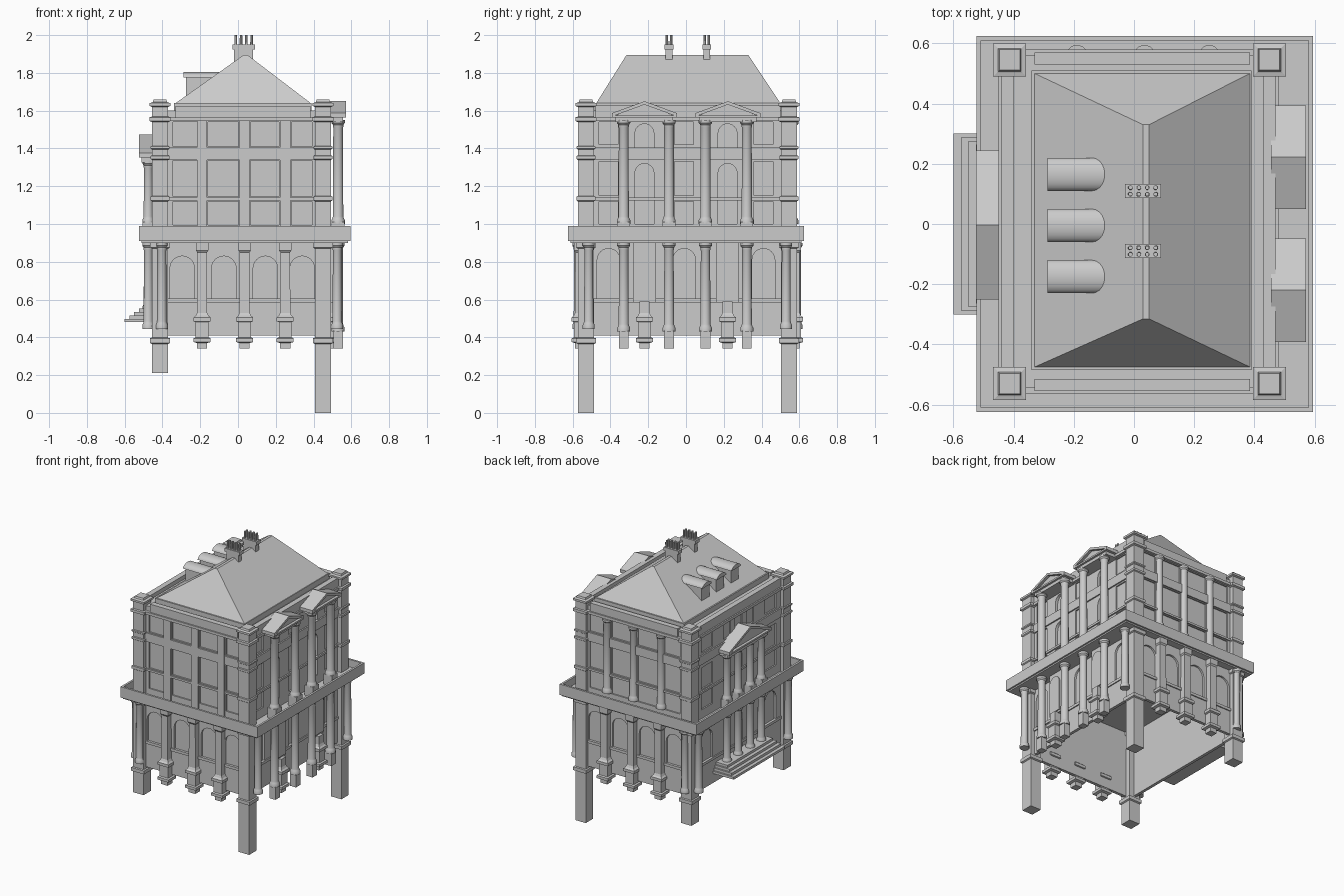
import bpy, bmesh, math
from mathutils import Vector

if "Cube" in bpy.data.objects:
    bpy.data.objects.remove(bpy.data.objects["Cube"])

# Wall planes
XL, XR, YF, YB = -0.43, 0.46, -0.545, 0.56


def at(side, u, d, z):
    """Point on a wall: u along it, d outward from it."""
    return Vector({'front': (u, YF - d, z), 'back': (u, YB + d, z),
                   'right': (XR + d, u, z), 'left': (XL - d, u, z)}[side])


class Part:
    def __init__(self, name):
        self.name, self.bm = name, bmesh.new()

    def prism(self, pts, vec):
        n = len(pts)
        a = [self.bm.verts.new(p) for p in pts]
        b = [self.bm.verts.new(Vector(p) + vec) for p in pts]
        self.bm.faces.new(a)
        self.bm.faces.new(b[::-1])
        for i in range(n):
            j = (i + 1) % n
            self.bm.faces.new((a[i], b[i], b[j], a[j]))

    def box(self, x0, x1, y0, y1, z0, z1):
        self.prism([(x0, y0, z0), (x1, y0, z0), (x1, y1, z0), (x0, y1, z0)], Vector((0, 0, z1 - z0)))

    def wbox(self, side, u0, u1, d0, d1, z0, z1):
        a, b = at(side, u0, d0, z0), at(side, u1, d1, z1)
        lo = [min(p, q) for p, q in zip(a, b)]
        hi = [max(p, q) for p, q in zip(a, b)]
        self.box(lo[0], hi[0], lo[1], hi[1], lo[2], hi[2])

    def arch(self, side, u, w, z0, ztop, d0, d1):
        r = w / 2
        uz = [(u - r, z0), (u + r, z0)]
        uz += [(u + r * math.cos(math.pi * i / 12), ztop - r + r * math.sin(math.pi * i / 12)) for i in range(13)]
        self.prism([at(side, a, d0, z) for a, z in uz], at(side, 0, d1, 0) - at(side, 0, d0, 0))

    def stack(self, x, y, prof, n=4):
        """Turned (n sides) or square (n=4) post from (half width, z) pairs."""
        k = math.sqrt(2) if n == 4 else 1
        rings = [[self.bm.verts.new((x + r * k * math.cos(2 * math.pi * (i + .5) / n),
                                     y + r * k * math.sin(2 * math.pi * (i + .5) / n), z))
                  for i in range(n)] for r, z in prof]
        for a, b in zip(rings, rings[1:]):
            for i in range(n):
                j = (i + 1) % n
                self.bm.faces.new((a[i], a[j], b[j], b[i]))
        self.bm.faces.new(rings[0][::-1])
        self.bm.faces.new(rings[-1])

    def finish(self, smooth=False):
        bmesh.ops.recalc_face_normals(self.bm, faces=self.bm.faces)
        me = bpy.data.meshes.new(self.name)
        self.bm.to_mesh(me)
        ob = bpy.data.objects.new(self.name, me)
        bpy.context.collection.objects.link(ob)
        bpy.ops.object.select_all(action='DESELECT')
        ob.select_set(True)
        bpy.context.view_layer.objects.active = ob
        if smooth:
            bpy.ops.object.shade_smooth_by_angle(angle=math.radians(35))
        return ob


# Walls with recessed windows, hollow and open below
cut = Part('window_cutter')
cut.box(XL + .022, XR - .022, YF + .022, YB - .022, .3, .95)
for s in ('front', 'back'):
    for u in (-.295, -.075, .145, .34):
        cut.arch(s, u, .13, .6, .83, -.014, .05)
    for u, w in ((-.28, .13), (-.078, .16), (.142, .15), (.338, .11)):
        for z0, z1 in ((.995, 1.12), (1.145, 1.335), (1.41, 1.54)):
            cut.wbox(s, u - w / 2, u + w / 2, -.01, .05, z0, z1)
for u in (-.41, -.01, .41):
    cut.arch('right', u, .12, .6, .87, -.014, .05)
    for z0, z1 in ((1.0, 1.12), (1.15, 1.33), (1.42, 1.54)):
        cut.wbox('right', u - .05, u + .05, -.01, .05, z0, z1)
for u in (-.22, .22):
    cut.arch('right', u, .1, 1.0, 1.32, -.02, .05)
    cut.arch('right', u, .1, 1.36, 1.53, -.02, .05)
for u in (-.37, -.135, 0, .135, .37):
    w = .08 if abs(u) < .2 else .13
    cut.arch('left', u, w, .6, .83, -.014, .05)
    for z0, z1 in ((1.0, 1.12), (1.15, 1.31), (1.42, 1.54)):
        cut.wbox('left', u - w / 2, u + w / 2, -.01, .05, z0, z1)
cutter = cut.finish()
cutter.hide_render = True
walls = Part('walls')
walls.box(XL, XR, YF, YB, .41, 1.6)
wall_ob = walls.finish()
mod = wall_ob.modifiers.new('recesses', 'BOOLEAN')
mod.operation, mod.solver, mod.object = 'DIFFERENCE', 'EXACT', cutter
bpy.ops.object.modifier_apply(modifier=mod.name)
bpy.data.objects.remove(cutter)

# String courses and cornice
bands = Part('wall_bands')
for z0, z1, d in ((.585, .605, .008), (1.125, 1.14, .01), (1.34, 1.405, .01), (1.545, 1.565, .02)):
    for s in ('front', 'back'):
        bands.wbox(s, XL, XR, -.01, d, z0, z1)
    for s in ('left', 'right'):
        bands.wbox(s, YF, YB, -.01, d, z0, z1)
bands.finish()

# Parapet on the wall head and roof base
par = Part('roof_parapet')
for s in ('front', 'back'):
    par.wbox(s, -.33, .385, -.03, .01, 1.56, 1.625)
for s in ('left', 'right'):
    par.wbox(s, -.48, .5, -.03, .01, 1.56, 1.63)
par.box(-.34, .39, -.485, .51, 1.59, 1.64)
par.finish()

# Hipped roof
roof = Part('roof')
lower = [roof.bm.verts.new(p) for p in ((-.33, -.475, 1.64), (.385, -.475, 1.64), (.385, .5, 1.64), (-.33, .5, 1.64))]
upper = [roof.bm.verts.new(p) for p in ((.03, -.315, 1.895), (.05, -.315, 1.895), (.05, .33, 1.895), (.03, .33, 1.895))]
for i in range(4):
    j = (i + 1) % 4
    roof.bm.faces.new((lower[i], lower[j], upper[j], upper[i]))
roof.bm.faces.new(upper)
roof.bm.faces.new(lower[::-1])
roof.finish()

# Dormers with shallow curved roofs
dorm, dtop = Part('dormers'), Part('dormer_roofs')
for y in (-.175, -.005, .165):
    dorm.box(-.275, -.1, y - .045, y + .045, 1.67, 1.78)
    arc = [(-.288, y + .055 * math.cos(math.pi * i / 10), 1.775 + .03 * math.sin(math.pi * i / 10)) for i in range(11)]
    dtop.prism(arc, Vector((.19, 0, 0)))
dorm.finish()
dtop.finish(True)

# Chimneys and pots
chim, pots = Part('chimneys'), Part('chimney_pots')
for y in (-.09, .11):
    chim.box(-.02, .08, y - .018, y + .018, 1.84, 1.93)
    chim.box(-.03, .09, y - .023, y + .023, 1.925, 1.95)
    for i in range(4):
        for dy in (-.011, .011):
            pots.stack(-.012 + .028 * i, y + dy, [(.008, 1.95), (.007, 2.0)], 8)
chim.finish()
pots.finish(True)

# Corner piers with bands and caps
piers = Part('corner_piers')
corners = [(-.413, -.53, .21), (-.413, .545, .21), (.45, -.53, 0), (.45, .545, 0)]
for x, y, zb in corners:
    prof = [(.043, zb)]
    for z0, z1, r in ((.365, .395, .053), (.87, .9, .052), (1.12, 1.145, .05), (1.34, 1.36, .05),
                      (1.395, 1.41, .05), (1.54, 1.565, .055), (1.62, 1.64, .055)):
        prof += [(.043, z0), (r, z0 + .005), (r, z1), (.043, z1 + .003)]
    piers.stack(x, y, prof + [(.038, 1.645), (.034, 1.658)])
piers.finish()

# Balcony belt around the house with a low parapet
belt = Part('balcony_belt')
x0, x1, y0, y1 = -.523, .595, -.624, .624
belt.box(x0 + .012, x1 - .012, y0 + .012, y1 - .012, .9, .935)
t = .015
belt.box(x0, x1, y0, y0 + t, .91, .99)
belt.box(x0, x1, y1 - t, y1, .91, .99)
belt.box(x0, x0 + t, y0 + t, y1 - t, .91, .99)
belt.box(x1 - t, x1, y0 + t, y1 - t, .91, .99)
belt.finish()

# Round columns: corners, right bays, left portico
def column(part, x, y, z0, z1, r=.025):
    part.stack(x, y, [(r * 1.3, z0), (r * 1.3, z0 + .02), (r * 1.1, z0 + .03), (r, z0 + .04), (r * .93, z1 - .04),
                      (r, z1 - .035), (r, z1 - .025), (r * 1.3, z1 - .015), (r * 1.3, z1)], 16)


cols = Part('columns')
for x, y, zb in corners:
    if x < 0:
        column(cols, x + .01, y + math.copysign(.04, y), .445, .9)
    column(cols, .525 if x > 0 else -.475, y + (.015 if y < 0 else -.015), .445, .9)
for y in (-.33, -.09, .103, .322):
    column(cols, .53, y, .43, .9, .027)
    column(cols, .53, y, 1.0, 1.55, .028)
for y in (-.2, -.07, .07, .2):
    column(cols, -.475, y, 1.0, 1.335)
    column(cols, -.475, y, .54, .9)
for x in (-.19, .035, .25):
    column(cols, x, YB, 1.0, 1.545, .027)
cols.finish(True)

# Column plinths
pl = Part('column_plinths')
for y in (-.33, -.09, .103, .322):
    pl.box(.505, .555, y - .026, y + .026, .34, .435)
    pl.box(.495, .565, y - .034, y + .034, .935, 1.01)
for y in (-.2, -.07, .07, .2):
    pl.box(-.505, -.445, y - .03, y + .03, .935, 1.01)
pl.finish()

# Square pilasters on stepped pedestals, and slim pilasters above
pil = Part('pilasters')
ped = [(.027, .34), (.027, .37), (.045, .375), (.045, .395), (.034, .4), (.034, .48), (.045, .485), (.045, .505),
       (.034, .515), (.027, .53)]
for s in ('front', 'back'):
    for u in (-.19, .035, .25):
        p = at(s, u, .015, 0)
        pil.stack(p.x, p.y, ped + [(.026, .85), (.033, .86), (.033, .9)])
        if s == 'front':
            pil.wbox(s, u - .027, u + .027, -.01, .012, .93, 1.55)
for y in (-.22, .22):
    pil.stack(.5, y, ped + [(.027, .59)])
pil.finish()

# Projecting ground floor bays on the right
bays = Part('right_bays')
for y in (-.22, .22):
    bays.wbox('right', y - .06, y + .06, -.02, .045, .585, .9)
    bays.arch('right', y, .1, .6, .87, .04, .052)
bays.finish()

# Pediments: entablature plus gable
ped_part = Part('pediments')


def pediment(side, u, half, d, z0, z1, ztop):
    ped_part.wbox(side, u - half + .02, u + half - .02, -.01, d - .015, z0, z1)
    tri = [at(side, a, d - .02, z) for a, z in ((u - half + .02, z1), (u + half - .02, z1), (u, ztop - .012))]
    ped_part.prism(tri, at(side, 0, -.005, 0) - at(side, 0, d - .02, 0))
    for sg in (-1, 1):
        sl = [at(side, a, d, z) for a, z in ((u, ztop), (u + sg * half, z1 + .012), (u + sg * half, z1 - .006),
                                             (u, ztop - .018))]
        ped_part.prism(sl, at(side, 0, -.005, 0) - at(side, 0, d, 0))
    ped_part.wbox(side, u - half, u + half, -.005, d, z1 - .012, z1)


pediment('right', -.22, .172, .112, 1.54, 1.575, 1.65)
pediment('right', .222, .172, .112, 1.54, 1.575, 1.65)
pediment('left', -.003, .247, .095, 1.325, 1.365, 1.475)
ped_part.finish()

# Entrance door and steps on the left
steps = Part('entrance_steps')
for i in range(4):
    steps.box(-.6 + .025 * i, XL + .01, -.3 + .012 * i, .3 - .012 * i, .48 + .018 * i, .498 + .018 * i)
steps.finish()
door = Part('entrance_door')
door.wbox('left', -.035, .035, -.016, .006, .55, .76)
door.finish()
